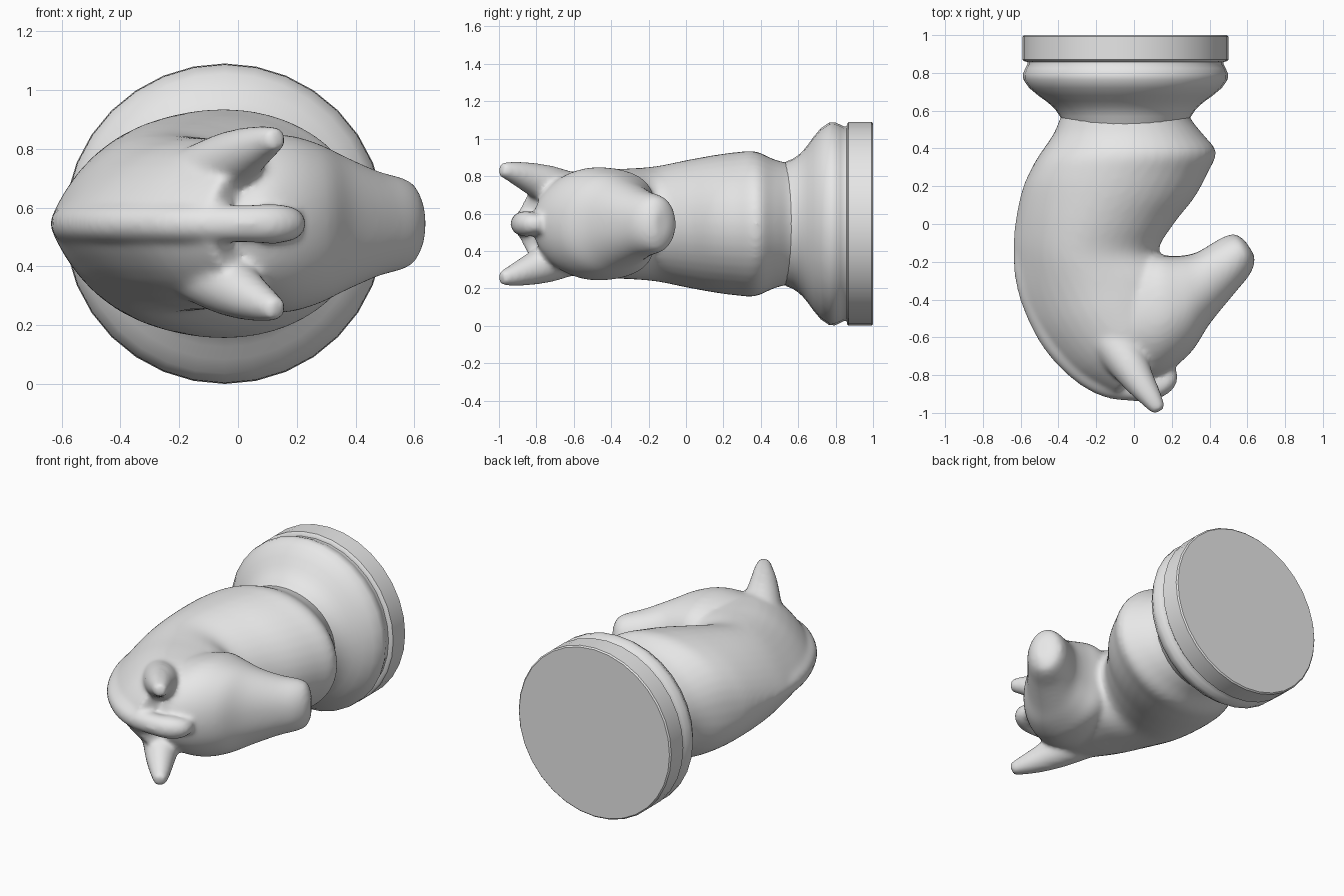
import bpy, bmesh
from math import sin, cos, pi
from mathutils import Vector

cube = bpy.data.objects.get("Cube")
if cube:
    bpy.data.objects.remove(cube)

MID = 0.545      # height of the mirror plane
AXIS_X = -0.045  # axis of the round base

grey = bpy.data.materials.new("light grey")
grey.use_nodes = True
grey.diffuse_color = (0.8, 0.8, 0.8, 1)
grey.node_tree.nodes["Principled BSDF"].inputs["Base Color"].default_value = (0.8, 0.8, 0.8, 1)


def skin(bm, rings):
    """Join rings of points into a closed tube."""
    loops = [[bm.verts.new(p) for p in ring] for ring in rings]
    n = len(loops[0])
    for a, b in zip(loops, loops[1:]):
        for i in range(n):
            j = (i + 1) % n
            bm.faces.new((a[i], a[j], b[j], b[i]))
    bm.faces.new(loops[0][::-1])
    bm.faces.new(loops[-1])


def refine(rings, steps=4):
    """Add smoothly curved rings between the given ones."""
    out, last = [], len(rings) - 1
    for k in range(last):
        a, b, c, d = (rings[max(0, min(last, k + s))] for s in (-1, 0, 1, 2))
        for t in (s / steps for s in range(steps)):
            out.append([q + t / 2 * (r - p + t * (2 * p - 5 * q + 4 * r - s + t * (3 * (q - r) + s - p)))
                        for p, q, r, s in zip(a, b, c, d)])
    return out + [rings[-1]]


def section(outer, inner, half, outer_power, inner_power=1, n=40):
    """Oval from outer to inner in plan; power under 1 is boxy, over 1 is pointed."""
    o, q = Vector((*outer, MID)), Vector((*inner, MID))
    ring = []
    for i in range(n):
        a = 2 * pi * i / n
        s = abs(sin(a)) ** (outer_power if cos(a) < 0 else inner_power)
        p = (o + q) / 2 + (q - o) / 2 * cos(a)
        p.z += half * s * (1 if sin(a) >= 0 else -1)
        ring.append(p)
    return ring


def tube(bm, path, n=16):
    """Round tube through (x, y, z offset, radius) points."""
    pts = [Vector((x, y, MID + z)) for x, y, z, r in path]
    rings = []
    for k, p in enumerate(pts):
        d = (pts[min(k + 1, len(pts) - 1)] - pts[max(k - 1, 0)]).normalized()
        u = d.cross(Vector((0, 0, 1))).normalized()
        v = u.cross(d)
        r = path[k][3]
        rings.append([p + r * (u * cos(2 * pi * i / n) + v * sin(2 * pi * i / n)) for i in range(n)])
    skin(bm, refine(rings))


def finish(bm, name):
    bmesh.ops.recalc_face_normals(bm, faces=bm.faces)
    mesh = bpy.data.meshes.new(name)
    bm.to_mesh(mesh)
    bm.free()
    mesh.materials.append(grey)
    obj = bpy.data.objects.new(name, mesh)
    bpy.context.collection.objects.link(obj)
    return obj


# Round base: foot disc, groove, rounded collar and waist
profile = [(1, 0.537), (0.992, 0.545), (0.87, 0.545), (0.862, 0.537), (0.858, 0.52),
           (0.845, 0.52), (0.825, 0.53), (0.795, 0.543), (0.765, 0.541), (0.72, 0.51),
           (0.68, 0.462), (0.65, 0.42), (0.625, 0.39), (0.6, 0.367), (0.57, 0.347),
           (0.54, 0.335), (0.5, 0.31)]
bm = bmesh.new()
skin(bm, [[(AXIS_X + r * cos(2 * pi * i / 32), y, MID + r * sin(2 * pi * i / 32))
           for i in range(32)] for y, r in profile])
base = finish(bm, "round_base")
bpy.ops.object.select_all(action="DESELECT")
base.select_set(True)
bpy.context.view_layer.objects.active = base
bpy.ops.object.shade_smooth_by_angle(angle=0.6)

bm = bmesh.new()
# Arched neck: crest point, throat point, half thickness, crest power
neck = [((-0.37, 0.62), (0.28, 0.62), 0.31, 1), ((-0.395, 0.55), (0.305, 0.55), 0.325, 1),
        ((-0.43, 0.47), (0.37, 0.47), 0.345, 0.95), ((-0.505, 0.36), (0.435, 0.38), 0.388, 0.85),
        ((-0.555, 0.27), (0.39, 0.27), 0.383, 0.9), ((-0.595, 0.17), (0.32, 0.14), 0.368, 1.05),
        ((-0.63, 0), (0.21, 0), 0.34, 1.35), ((-0.64, -0.17), (0.13, -0.15), 0.308, 1.7),
        ((-0.605, -0.4), (0.25, -0.25), 0.295, 1.9), ((-0.5, -0.61), (0.27, -0.33), 0.29, 1.9),
        ((-0.32, -0.8), (0.25, -0.43), 0.275, 1.7), ((-0.1, -0.915), (0.2, -0.55), 0.23, 1.4)]
skin(bm, refine([section(*s) for s in neck]))
# Head: brow point, jaw point, half thickness, brow power, jaw power
head = [((-0.08, -0.78), (-0.2, -0.3), 0.24, 1.2), ((0.07, -0.82), (-0.02, -0.2), 0.285, 1, 0.7),
        ((0.19, -0.775), (0.11, -0.165), 0.303, 1, 0.5), ((0.31, -0.67), (0.22, -0.17), 0.275, 0.95, 0.55),
        ((0.4, -0.53), (0.32, -0.155), 0.23, 0.9, 0.7), ((0.53, -0.37), (0.41, -0.105), 0.18, 0.9, 0.8),
        ((0.605, -0.28), (0.48, -0.065), 0.16, 0.95), ((0.635, -0.22), (0.54, -0.055), 0.135, 1),
        ((0.64, -0.17), (0.59, -0.09), 0.07, 1)]
skin(bm, refine([section(*s) for s in head]))
# Mane ridge ending in a forelock
tube(bm, [(-0.54, 0.1, 0, 0.04), (-0.573, -0.15, 0, 0.065), (-0.545, -0.37, 0, 0.065),
          (-0.437, -0.605, 0, 0.065), (-0.287, -0.77, 0, 0.065), (-0.14, -0.855, 0, 0.065),
          (0.02, -0.874, 0, 0.065), (0.12, -0.855, 0, 0.07), (0.175, -0.82, 0, 0.06),
          (0.19, -0.77, 0, 0.045)])
# Mirrored ears, swept back along the head
for side in (-1, 1):
    tube(bm, [(-0.13, -0.6, 0.15 * side, 0.12), (-0.03, -0.74, 0.21 * side, 0.105),
              (0.04, -0.85, 0.252 * side, 0.08), (0.1, -0.935, 0.28 * side, 0.056),
              (0.135, -0.99, 0.292 * side, 0.038)])
body = finish(bm, "horse_head_and_neck")

# Fuse the overlapping forms into one softly blended skin
remesh = body.modifiers.new("fuse", "REMESH")
remesh.mode = "VOXEL"
remesh.voxel_size = 0.014
remesh.use_smooth_shade = True
soften = body.modifiers.new("soften", "SMOOTH")
soften.factor = 0.5
soften.iterations = 14
